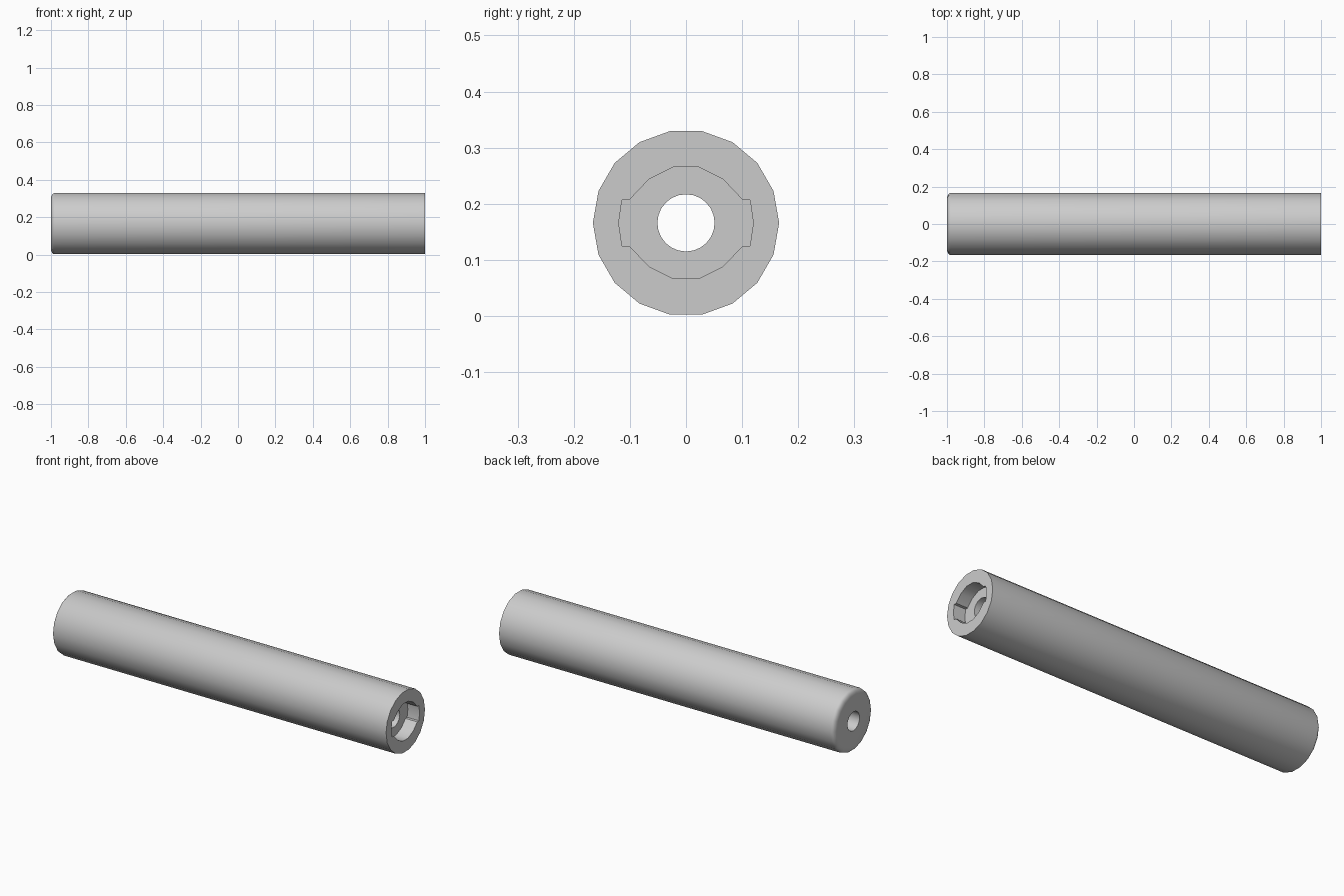
import bpy, bmesh
from math import cos, sin, pi, radians

if "Cube" in bpy.data.objects:
    bpy.data.objects.remove(bpy.data.objects["Cube"])

R = 0.166          # tube radius, also height of the axis


def ring(radius, sides, start=0.0):
    return [(radius * cos(start + 2 * pi * i / sides),
             radius * sin(start + 2 * pi * i / sides)) for i in range(sides)]


def loft(name, sections):
    """Skin a closed solid through (x, [(y, z), ...]) sections along the axis."""
    bm = bmesh.new()
    loops = [[bm.verts.new((x, y, z + R)) for y, z in pts] for x, pts in sections]
    n = len(loops[0])
    for a, b in zip(loops, loops[1:]):
        for i in range(n):
            j = (i + 1) % n
            bm.faces.new((a[i], a[j], b[j], b[i]))
    bm.faces.new(loops[0])
    bm.faces.new(loops[-1])
    bmesh.ops.recalc_face_normals(bm, faces=bm.faces)
    mesh = bpy.data.meshes.new(name)
    bm.to_mesh(mesh)
    bm.free()
    obj = bpy.data.objects.new(name, mesh)
    bpy.context.collection.objects.link(obj)
    return obj


# Main tube: 18 sides, rounded over at the left end
round_x, round_r = 0.02, 0.03
sections = []
for k in range(5):
    a = k / 4 * pi / 2
    sections.append((-1 + round_x * (1 - sin(a)),
                     ring(R - round_r * (1 - cos(a)), 18)))
sections = sections[::-1] + [(1, ring(R, 18))]
sections.sort(key=lambda s: s[0])
tube = loft("tube", sections)

# Through bore
bore = loft("bore_cutter", [(x, ring(0.051, 24)) for x in (-1.1, 1.1)])

# Socket recess in the right end: round pocket with an ear on each side
half = [(0.12, 0.0), (0.114, 0.041), (0.1, 0.042)]
half += [(0.102 * cos(radians(a)), 0.102 * sin(radians(a))) for a in (50, 77)]
half += [(-y, z) for y, z in half[:0:-1]]
outline = half + [(-y, -z) for y, z in [(0.12, 0.0)] + half[1:]]
socket = loft("socket_cutter", [(x, outline) for x in (0.93, 1.1)])

# Cut both openings and tidy up the cutters
bpy.context.view_layer.objects.active = tube
tube.select_set(True)
for cutter in (bore, socket):
    cutter.hide_render = True
    mod = tube.modifiers.new(cutter.name, 'BOOLEAN')
    mod.operation = 'DIFFERENCE'
    mod.solver = 'EXACT'
    mod.object = cutter
    bpy.ops.object.modifier_apply(modifier=mod.name)
    bpy.data.objects.remove(cutter)

bpy.ops.object.shade_smooth_by_angle(angle=radians(32))
